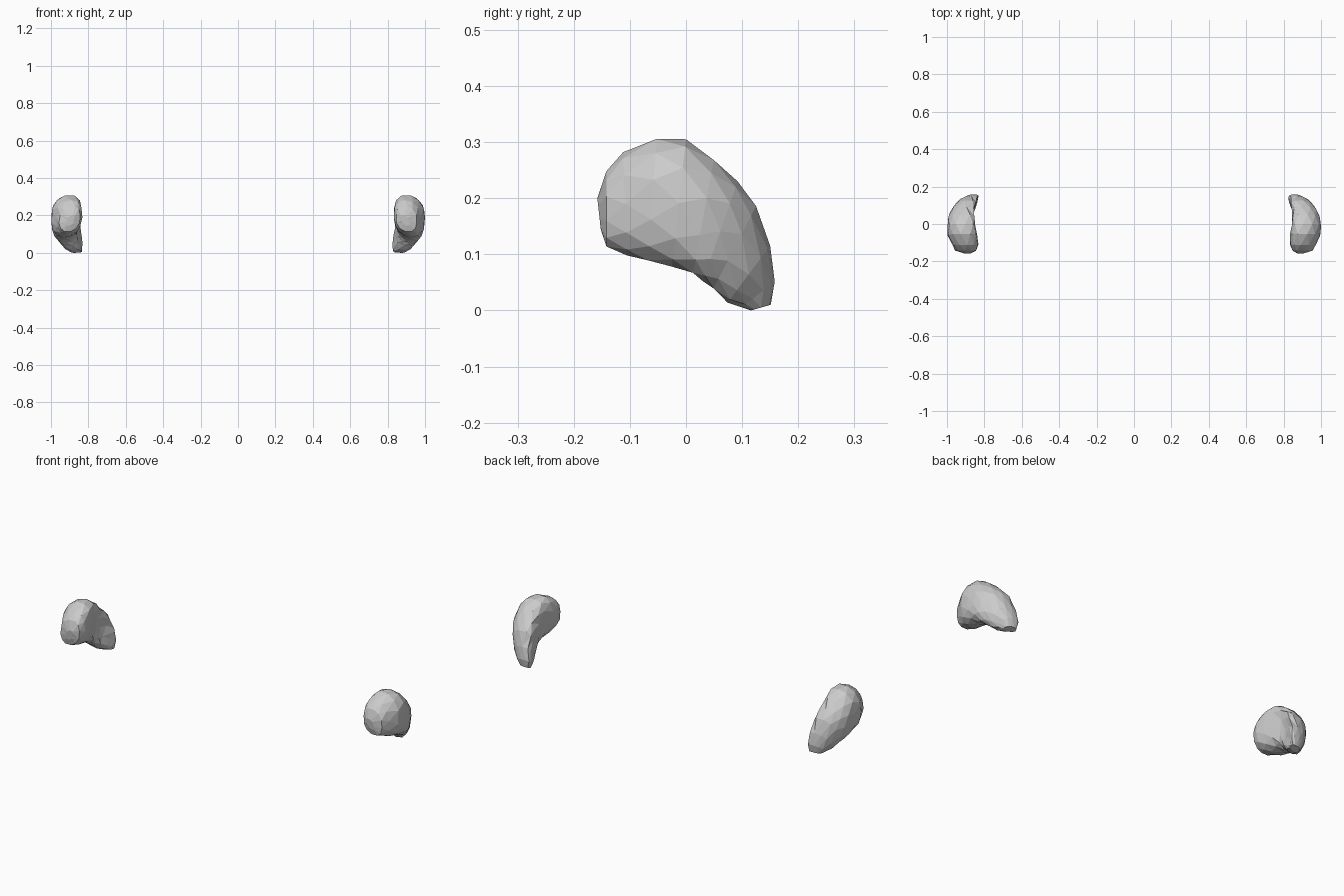
import bpy, bmesh, math, random

if "Cube" in bpy.data.objects:
    bpy.data.objects.remove(bpy.data.objects["Cube"])

# Cross-sections from blunt front end to curled tail:
# upper edge (y, z), lower edge (y, z), inner x, outer x, inner dent
SECTIONS = [
    (-.158, .20, -.152, .145, .875, .915, 0),
    (-.142, .25, -.142, .112, .845, .955, 0),
    (-.112, .282, -.105, .098, .832, .975, 0),
    (-.052, .309, -.068, .086, .828, .996, .008),
    (.000, .305, -.025, .078, .830, 1.0, .02),
    (.050, .271, .012, .064, .832, .996, .03),
    (.092, .230, .030, .052, .830, .985, .03),
    (.126, .188, .048, .037, .825, .966, .03),
    (.150, .115, .074, .014, .821, .940, .02),
    (.159, .052, .098, .005, .822, .912, .01),
    (.151, .010, .116, .000, .835, .892, 0),
]
SIDES = 12


def spow(v, p):
    return math.copysign(abs(v) ** p, v)


def blob(name, side, dent_scale, seed):
    """Loft a faceted kidney-shaped lump along its curved spine."""
    rng = random.Random(seed)
    bm = bmesh.new()
    rings = []
    for i, (y1, z1, y0, z0, xi, xo, dent) in enumerate(SECTIONS):
        ring = []
        for k in range(SIDES):
            a = 2 * math.pi * (k + .5 * (i % 2) * (0 < i < 10)) / SIDES
            c, s = spow(math.cos(a), .85), spow(math.sin(a), .85)
            t = (s + 1) / 2
            x = (xi + xo) / 2 + c * (xo - xi) / 2
            x -= .012 * s * abs(s)                  # top leans inward
            if c < 0:
                x += dent * dent_scale * c * c * (1 - s * s)
            j = .004 * (1 - abs(s))
            x = min(1.0, max(.82, x + rng.uniform(-j, j)))
            ring.append(bm.verts.new((side * x, y0 + (y1 - y0) * t,
                                      z0 + (z1 - z0) * t)))
        rings.append(ring)
    for a, b in zip(rings, rings[1:]):
        for k in range(SIDES):
            n = (k + 1) % SIDES
            bm.faces.new((a[k], a[n], b[n], b[k]))
    bm.faces.new(rings[0])
    bm.faces.new(rings[-1])
    bmesh.ops.triangulate(bm, faces=bm.faces[:])
    bmesh.ops.recalc_face_normals(bm, faces=bm.faces[:])
    me = bpy.data.meshes.new(name)
    bm.to_mesh(me)
    bm.free()
    ob = bpy.data.objects.new(name, me)
    bpy.context.collection.objects.link(ob)
    return ob


# Mirrored pair, the left one more deeply hollowed on its inner side
blob("right_lump", 1, .6, 3)
blob("left_lump", -1, 1.2, 8)
